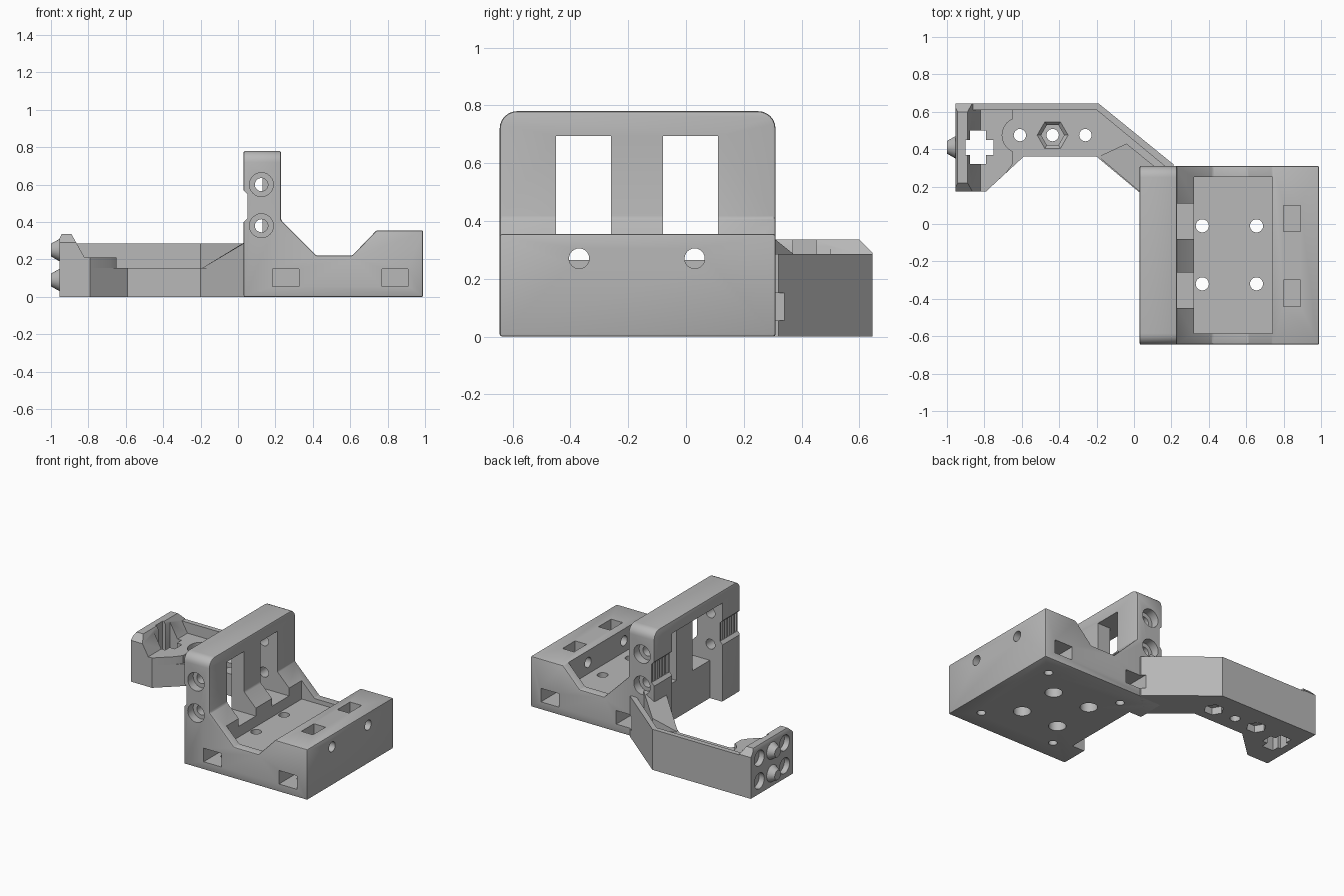
import bpy, bmesh, math
from mathutils import Vector

if "Cube" in bpy.data.objects:
    bpy.data.objects.remove(bpy.data.objects["Cube"], do_unlink=True)

grey = bpy.data.materials.new("plain_grey")
grey.use_nodes = True
colour = (0.48, 0.48, 0.48, 1)
grey.diffuse_color = colour
grey.node_tree.nodes["Principled BSDF"].inputs["Base Color"].default_value = colour


def prism(name, axis, pts, lo, hi, taper=1.0, top=None):
    """Extrude a 2D outline along an axis; x uses (y,z), y uses (x,z), z uses (x,y)."""
    place = {"x": lambda a, b, t: (t, a, b),
             "y": lambda a, b, t: (a, t, b),
             "z": lambda a, b, t: (a, b, t)}[axis]
    ca = sum(p[0] for p in pts) / len(pts)
    cb = sum(p[1] for p in pts) / len(pts)
    bm = bmesh.new()
    low = [bm.verts.new(place(a, b, lo)) for a, b in pts]
    high = [bm.verts.new(place(ca + (a - ca) * taper, cb + (b - cb) * taper,
                               top(a) if top else hi)) for a, b in pts]
    bm.faces.new(low)
    bm.faces.new(high)
    for i in range(len(pts)):
        j = (i + 1) % len(pts)
        bm.faces.new((low[i], low[j], high[j], high[i]))
    bmesh.ops.recalc_face_normals(bm, faces=bm.faces)
    mesh = bpy.data.meshes.new(name)
    bm.to_mesh(mesh)
    bm.free()
    mesh.materials.append(grey)
    ob = bpy.data.objects.new(name, mesh)
    bpy.context.collection.objects.link(ob)
    return ob


def box(x0, x1, y0, y1, z0, z1, name="cutter"):
    return prism(name, "z", [(x0, y0), (x1, y0), (x1, y1), (x0, y1)], z0, z1)


def rod(axis, a, b, r, lo, hi, n=24, name="cutter", taper=1.0):
    pts = [(a + r * math.cos(math.tau * i / n), b + r * math.sin(math.tau * i / n))
           for i in range(n)]
    return prism(name, axis, pts, lo, hi, taper)


def apply(ob, mod):
    bpy.context.view_layer.objects.active = ob
    bpy.ops.object.modifier_apply(modifier=mod.name)


def combine(ob, others, operation="DIFFERENCE", keep=False):
    for other in others:
        mod = ob.modifiers.new("combine", "BOOLEAN")
        mod.operation, mod.solver, mod.object = operation, "EXACT", other
        apply(ob, mod)
        if not keep:
            bpy.data.objects.remove(other, do_unlink=True)


def soften(ob, width):
    mod = ob.modifiers.new("soft_edges", "BEVEL")
    mod.width, mod.segments, mod.limit_method = width, 2, "ANGLE"
    apply(ob, mod)


# Carriage body: side profile with tall plate, valley and low block
BACK, FRONT = 0.31, -0.645
body = prism("carriage_body", "y",
             [(0.03, 0), (0.99, 0), (0.99, 0.355), (0.74, 0.355), (0.61, 0.22),
              (0.42, 0.22), (0.23, 0.41), (0.23, 0.78), (0.03, 0.78)], FRONT, BACK)

# Rounded top corners of the plate
bm = bmesh.new()
bm.from_mesh(body.data)
corners = [e for e in bm.edges if all(v.co.z > 0.77 for v in e.verts)
           and abs(e.verts[0].co.y - e.verts[1].co.y) < 0.01]
bmesh.ops.bevel(bm, geom=corners, offset=0.06, segments=6, profile=0.5, affect="EDGES")
bm.to_mesh(body.data)
bm.free()
soften(body, 0.008)

# Seat recess, rear channel and plate windows
cuts = [box(0.32, 0.74, -0.585, 0.25, 0.19, 0.6),
        box(-0.1, 0.13, -0.45, 0.11, -0.1, 0.695)]
cuts += [box(-0.1, 0.33, y, y + 0.19, 0.265, 0.695) for y in (-0.45, -0.08)]

# Seat bolts with counterbores below
for x in (0.365, 0.655):
    for y in (-0.01, -0.32):
        cuts += [rod("z", x, y, 0.035, -0.1, 0.3), rod("z", x, y, 0.056, -0.1, 0.09)]

# Cross bolts in the low block with nut pockets from the top
for y in (0.03, -0.37):
    cuts += [rod("x", y, 0.27, 0.035, 0.7, 1.1),
             box(0.8, 0.89, y - 0.07, y + 0.07, 0.2, 0.5)]

# Small screw holes from below that meet the side nut slots
for x in (0.25, 0.84):
    for y in (0.16, -0.5):
        cuts.append(rod("z", x, y, 0.028, -0.1, 0.08))

# Clamp screws through both end pillars, counterbored outside
for z in (0.38, 0.6):
    for wall, inner, out in ((FRONT, -0.4, -1), (BACK, 0.06, 1)):
        for r, deep in ((0.035, abs(wall - inner)), (0.064, 0.06)):
            ends = sorted((wall + out * 0.1, wall - out * deep))
            cuts.append(rod("y", 0.125, z, r, *ends))

# Toothed belt grips on the rear of the pillars
for y0, y1 in ((-0.66, -0.44), (0.10, 0.33)):
    cuts.append(prism("cutter", "y", [(-0.05, 0.4), (0.03, 0.4), (0.05, 0.42),
                                      (0.05, 0.55), (0.03, 0.57), (-0.05, 0.57)], y0, y1))
    for i in range(5):
        y = y0 + 0.03 + i * 0.038
        cuts.append(box(0.0, 0.075, y, y + 0.018, 0.42, 0.55))
combine(body, cuts)

# Arm: low plate in plan, with rim, ramp rib and end block
arm = prism("side_arm", "z",
            [(-0.955, 0.175), (-0.79, 0.175), (-0.59, 0.36), (-0.2, 0.36), (0.04, 0.16),
             (0.1, 0.2), (0.21, 0.305), (0.21, 0.32), (-0.19, 0.645), (-0.955, 0.645)],
            0, 0.155)
rim = prism("rim", "z", [(-0.955, 0.61), (-0.2, 0.61), (0.17, 0.305), (0.21, 0.305),
                         (0.21, 0.32), (-0.19, 0.645), (-0.955, 0.645)], 0, 0.285)
ramp = prism("ramp", "z", [(-0.19, 0.36), (0.04, 0.165), (0.12, 0.3), (-0.04, 0.43)],
             0, 0, top=lambda x: 0.155 + max(0, x + 0.17) * 0.65)
step = prism("step", "z", [(-0.955, 0.175), (-0.79, 0.175), (-0.68, 0.277),
                           (-0.65, 0.32), (-0.65, 0.63), (-0.955, 0.63)], 0, 0.21)
combine(step, [rod("z", -0.61, 0.475, 0.095, 0.155, 0.4)])
end = prism("end_block", "x", [(0.175, 0), (0.645, 0), (0.645, 0.29), (0.6, 0.335),
                               (0.22, 0.335), (0.175, 0.29)], -0.955, -0.82)
combine(end, [prism("cutter", "y", [(-0.893, 0.34), (-0.82, 0.21), (-0.7, 0.21),
                                    (-0.7, 0.4), (-0.893, 0.4)], 0, 1),
              prism("cutter", "y", [(-1, 0.31), (-0.955, 0.31), (-0.94, 0.34),
                                    (-0.94, 0.4), (-1, 0.4)], 0, 1)])
combine(arm, [rim, ramp, step, end], "UNION")

# Cross-shaped opening, screw holes and hexagonal nut pockets
cuts = [box(-0.877, -0.79, 0.32, 0.5, -0.1, 0.5),
        box(-0.9, -0.75, 0.37, 0.45, -0.1, 0.5)]
cuts += [rod("z", x, 0.475, 0.033, -0.1, 0.4) for x in (-0.61, -0.435, -0.26)]
cuts += [rod("z", x, 0.475, 0.065, -0.1, 0.05, 6) for x in (-0.61, -0.26)]
cuts += [rod("z", -0.435, 0.475, 0.062, 0.1, 0.3, 6),
         rod("z", -0.435, 0.475, 0.062, 0.135, 0.165, 6, taper=1.5)]

# Round sockets in the end face
for y in (0.27, 0.55):
    for z in (0.09, 0.25):
        cuts.append(rod("x", y, z, 0.055, -1.1, -0.915))
combine(arm, cuts)

# Side nut slots, shared by body and arm
for x in (0.185, 0.77):
    for y0, y1 in ((-0.8, -0.45), (0.11, 0.5)):
        slot = box(x, x + 0.14, y0, y1, 0.055, 0.15)
        combine(body, [slot], keep=True)
        if x < 0.5 and y0 > 0:
            combine(arm, [slot], keep=True)
        bpy.data.objects.remove(slot, do_unlink=True)

# Two blunt studs on the end face
studs = []
for i, z in enumerate((0.09, 0.25)):
    stud = rod("x", 0.41, z, 0.062, -0.95, -1.0, 24, "end_stud_%d" % (i + 1), 0.55)
    studs.append(stud)

bpy.ops.object.select_all(action="DESELECT")
for ob in [body, arm] + studs:
    ob.select_set(True)
bpy.context.view_layer.objects.active = body
bpy.ops.object.shade_smooth_by_angle(angle=math.radians(30))
